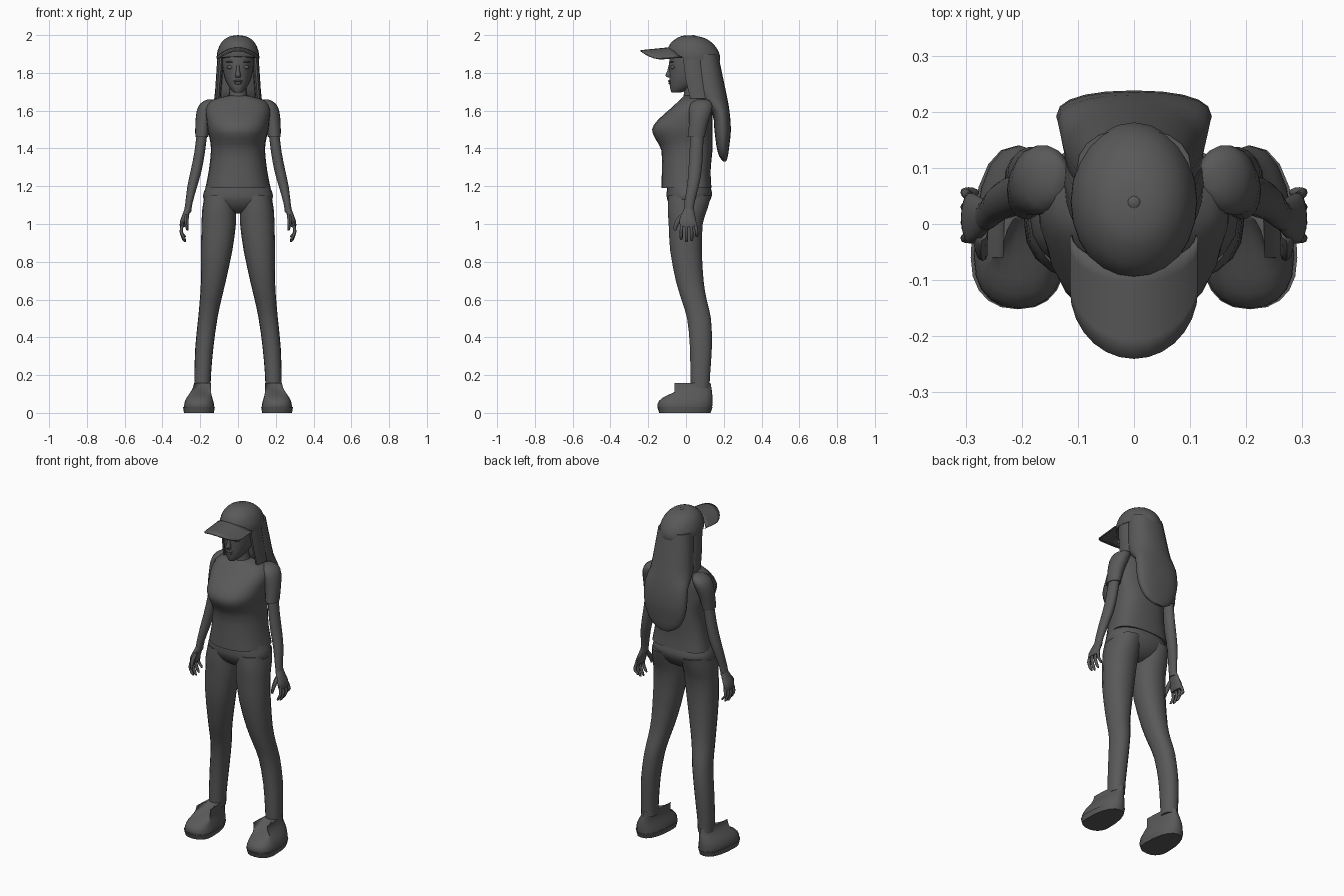
import bpy, math
from mathutils import Vector

default_cube = bpy.data.objects.get("Cube")
if default_cube:
    bpy.data.objects.remove(default_cube, do_unlink=True)

# One dark grey for the whole figure
grey = bpy.data.materials.new("dark grey")
grey.use_nodes = True
colour = (0.1, 0.1, 0.1, 1)
grey.diffuse_color = colour
grey.node_tree.nodes["Principled BSDF"].inputs["Base Color"].default_value = colour


def make_object(name, verts, faces, sharp_angle=50):
    """Turn points and faces into a shaded, coloured object."""
    mesh = bpy.data.meshes.new(name)
    mesh.from_pydata(verts, [], faces)
    mesh.materials.append(grey)
    obj = bpy.data.objects.new(name, mesh)
    bpy.context.collection.objects.link(obj)
    bpy.ops.object.select_all(action="DESELECT")
    obj.select_set(True)
    bpy.context.view_layer.objects.active = obj
    bpy.ops.object.mode_set(mode="EDIT")
    bpy.ops.mesh.select_all(action="SELECT")
    bpy.ops.mesh.normals_make_consistent(inside=False)
    bpy.ops.object.mode_set(mode="OBJECT")
    bpy.ops.object.shade_smooth_by_angle(angle=math.radians(sharp_angle))
    return obj


def spline(rings, steps):
    """Catmull-Rom rows between the given cross-sections."""
    rows = [Vector(r) for r in rings]
    result = []
    for i in range(len(rows) - 1):
        a, b, c, d = rows[max(i - 1, 0)], rows[i], rows[i + 1], rows[min(i + 2, len(rows) - 1)]
        for s in range(steps):
            t = s / steps
            result.append(b + (c - a) * (t / 2) + (a * 2 - b * 5 + c * 4 - d) * (t * t / 2)
                          + (b * 3 - a - c * 3 + d) * (t ** 3 / 2))
    return result + [rows[-1]]


def loft(name, rings, sides=18, power=2, mid=None, side=1, steps=2, tilt=0):
    """Skin level rings of (height, centre x, half width, front y, back y)."""
    verts, faces = [], []
    rows = spline(rings, steps)
    for z, x, half, front, back in rows:
        centre = (front + back) / 2 if mid is None else mid
        for k in range(sides):
            angle = math.tau * k / sides
            c, s = math.cos(angle), math.sin(angle)
            across = math.copysign(abs(c) ** (2 / power), c) * half
            depth = abs(s) ** (2 / power)
            y = centre + depth * ((back if s > 0 else front) - centre)
            verts.append((side * (x + across), y, z + tilt * (y - centre)))
    for r in range(len(rows) - 1):
        for k in range(sides):
            n = (k + 1) % sides
            faces.append((r * sides + k, r * sides + n, (r + 1) * sides + n, (r + 1) * sides + k))
    faces.append(tuple(range(sides)))
    faces.append(tuple(range((len(rows) - 1) * sides, len(rows) * sides)))
    return make_object(name, verts, faces)


def pair(name, rings, **options):
    """Left and right copies of a lofted part."""
    for label, side in (("left", 1), ("right", -1)):
        loft(label + "_" + name, rings, side=side, **options)


def ball(name, place, size):
    """Squashed sphere for small features."""
    x, y, z = place
    w, d, h = size
    rings = []
    for i in range(7):
        a = math.pi * (i / 6 - 0.5)
        r = max(math.cos(a), 0.02)
        rings.append((z + h * math.sin(a), x, w * r, y - d * r, y + d * r))
    return loft(name, rings, sides=12, steps=1)


# Shirt with full chest and square shoulders
loft("shirt", [
    (1.19, 0, .173, -.13, .135), (1.28, 0, .155, -.128, .13), (1.39, 0, .143, -.13, .14),
    (1.45, 0, .15, -.162, .14), (1.5, 0, .162, -.18, .14), (1.55, 0, .168, -.15, .14),
    (1.61, 0, .172, -.083, .14), (1.655, 0, .14, -.035, .125), (1.68, 0, .05, -.01, .085),
], sides=24, power=2.4, mid=.05)
pair("sleeve", [
    (1.46, .192, .034, .008, .1), (1.53, .186, .04, .015, .115), (1.6, .172, .046, .015, .138),
    (1.64, .155, .042, .025, .138), (1.66, .14, .02, .06, .11)])

# Neck and head
loft("neck", [(1.64, 0, .062, -.02, .09), (1.69, 0, .046, -.012, .08), (1.77, 0, .045, -.02, .08)])
loft("head", [
    (1.695, 0, .018, -.075, -.03), (1.71, 0, .036, -.082, .01), (1.75, 0, .062, -.088, .09),
    (1.8, 0, .078, -.088, .13), (1.85, 0, .085, -.09, .15), (1.91, 0, .085, -.08, .15),
], sides=20)
loft("nose", [(1.775, 0, .013, -.096, -.07), (1.787, 0, .015, -.11, -.07), (1.81, 0, .01, -.1, -.07),
              (1.85, 0, .008, -.09, -.07)], sides=10)
ball("upper_lip", (0, -.085, 1.757), (.024, .01, .006))
ball("lower_lip", (0, -.083, 1.746), (.02, .01, .007))
for label, x in (("left", .042), ("right", -.042)):
    ball(label + "_eye", (x, -.07, 1.83), (.018, .012, .011))
    ball(label + "_eyebrow", (x, -.074, 1.858), (.022, .01, .004))

# Long hair falling behind the shoulders
loft("hair", [
    (1.33, 0, .03, .198, .212), (1.36, 0, .085, .175, .222), (1.42, 0, .122, .16, .23),
    (1.5, 0, .138, .15, .238), (1.6, 0, .136, .135, .23), (1.67, 0, .125, .05, .218),
    (1.77, 0, .115, .03, .197), (1.9, 0, .102, .02, .17),
], sides=20, power=2.3)
pair("hair_lock", [(1.665, .108, .016, .02, .12), (1.77, .1, .017, -.005, .1), (1.9, .09, .018, -.02, .08)],
     sides=10)

# Cap crown, button and curved brim
loft("cap_crown", [
    (1.872, 0, .112, -.098, .178), (1.9, 0, .112, -.1, .181), (1.94, 0, .1, -.085, .165),
    (1.97, 0, .08, -.055, .136), (1.99, 0, .05, -.02, .1), (1.997, 0, .015, .022, .055),
], sides=24, tilt=-.1)
ball("cap_button", (0, .038, 1.994), (.013, .013, .006))
columns, rows = 14, 5
points, quads = [], []
for i in range(columns + 1):
    a = math.pi * (i / columns - 0.5)
    across, reach = math.sin(a), math.cos(a)
    for j in range(rows + 1):
        t = j / rows
        start, end = -.02 - .05 * reach, -.115 - .125 * reach
        y = start + (end - start) * t
        points.append((.112 * across, y, 1.935 - .055 * across ** 2 + .1 * (y + .06)))
for i in range(columns):
    for j in range(rows):
        k = i * (rows + 1) + j
        quads.append((k, k + 1, k + rows + 2, k + rows + 1))
brim = make_object("cap_brim", points, quads)
thickness = brim.modifiers.new("thickness", "SOLIDIFY")
thickness.thickness = .007
thickness.offset = 0

# Arms and hands
pair("arm", [
    (1.06, .267, .019, -.012, .04), (1.11, .26, .019, -.01, .045), (1.2, .242, .026, .005, .068),
    (1.28, .222, .029, .012, .083), (1.38, .203, .028, .018, .09), (1.5, .188, .028, .025, .095)])
pair("palm", [
    (.985, .294, .014, -.03, .055), (1.01, .291, .017, -.036, .056), (1.04, .28, .018, -.03, .05),
    (1.08, .265, .018, -.012, .042)], sides=14)
for finger, y, tip in (("index", -.022, .915), ("middle", .002, .905), ("ring", .026, .91), ("little", .049, .93)):
    w = .0085
    lean = y * 1.15
    pair(finger + "_finger", [
        (tip, .28, .004, lean - .004, lean + .004), (tip + .012, .287, w, lean - w, lean + w),
        (.96, .301, w, lean - w, lean + w), (1.0, .293, w, y - w, y + w)], sides=8)
pair("thumb", [
    (.965, .268, .005, -.063, -.05), (.985, .27, .009, -.066, -.045), (1.02, .273, .012, -.056, -.022),
    (1.05, .272, .012, -.03, .01)], sides=8)

# Trousers: seat and legs
loft("trouser_seat", [
    (1.055, 0, .04, -.03, .05), (1.08, 0, .12, -.07, .095), (1.13, 0, .182, -.1, .13),
    (1.17, 0, .18, -.102, .137), (1.22, 0, .16, -.1, .12)], sides=24, power=2.3)
pair("trouser_leg", [
    (.13, .188, .043, .025, .125), (.2, .187, .044, .022, .128), (.35, .178, .048, .02, .138),
    (.5, .16, .051, .005, .133), (.6, .145, .057, -.025, .11), (.7, .13, .066, -.055, .094),
    (.86, .113, .083, -.085, .085), (1.0, .102, .091, -.093, .09), (1.08, .1, .089, -.098, .115),
    (1.15, .092, .085, -.095, .135)], power=2.2)

# Shoes with a flat sole
pair("shoe", [
    (.025, .205, .08, -.148, .138), (.05, .206, .078, -.15, .14), (.08, .204, .068, -.125, .14),
    (.108, .198, .055, -.065, .138), (.135, .191, .047, -.01, .134), (.158, .188, .045, .02, .13)],
     sides=20, power=2.3, mid=-.06)
pair("shoe_sole", [(0, .207, .079, -.142, .13), (.03, .207, .084, -.152, .14)],
     sides=20, power=2.3, mid=-.06, steps=1)
